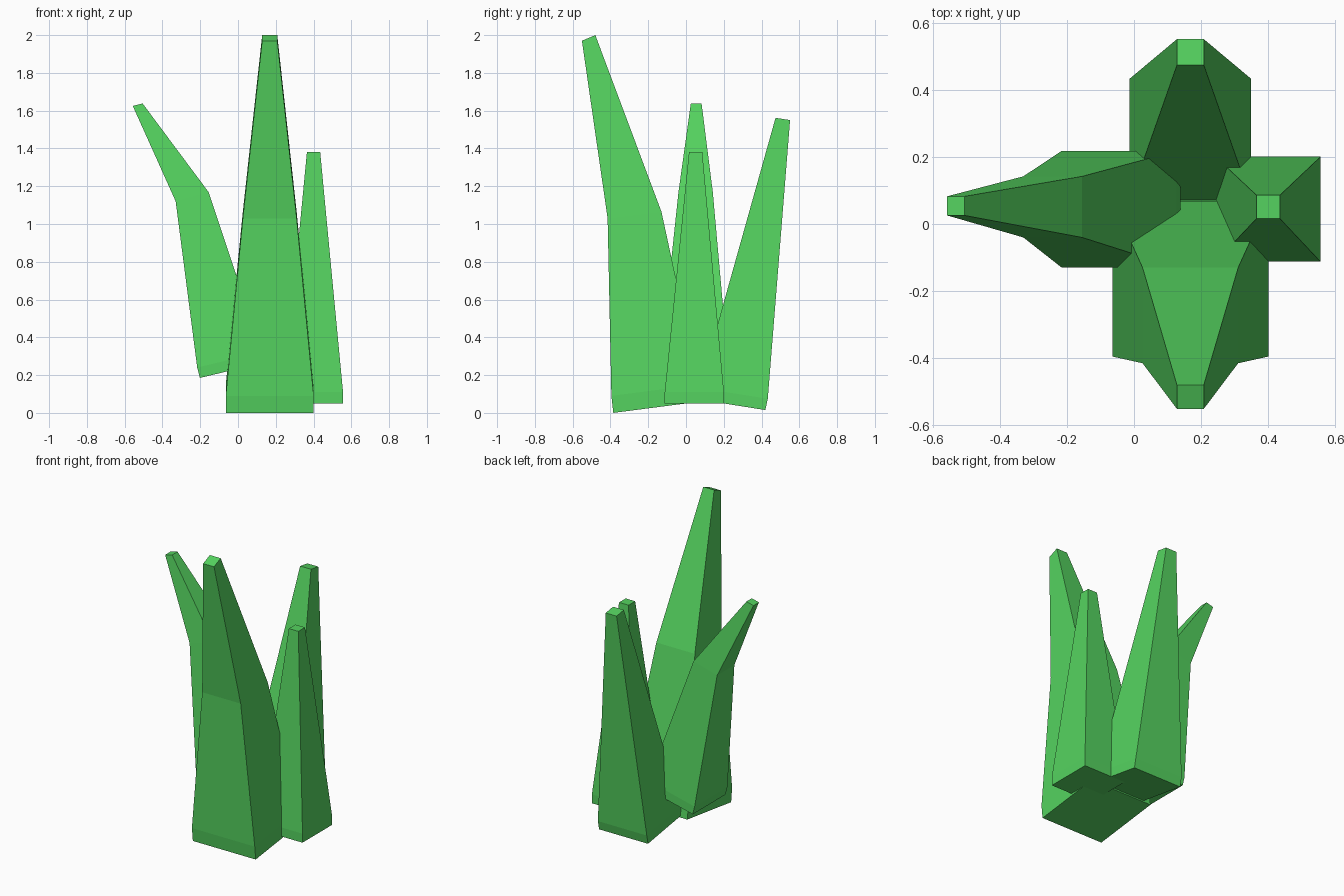
import bpy, bmesh

leaf_green = bpy.data.materials.new("leaf_green")
leaf_green.diffuse_color = (0.09, 0.65, 0.115, 1)


def leaf(name, axis, rings):
    """Loft four-sided rings: (outer pos, outer z, inner pos, inner z, width, side centre)."""
    bm = bmesh.new()
    loops = []
    for po, zo, pi, zi, w, centre in rings:
        loop = []
        for p, z, s in ((po, zo, -1), (po, zo, 1), (pi, zi, 1), (pi, zi, -1)):
            side = centre + s * w / 2
            loop.append(bm.verts.new((p, side, z) if axis == "x" else (side, p, z)))
        loops.append(loop)
    for a, b in zip(loops, loops[1:]):
        for i in range(4):
            j = (i + 1) % 4
            bm.faces.new((a[i], a[j], b[j], b[i]))
    bm.faces.new(loops[0])
    bm.faces.new(loops[-1])
    bmesh.ops.recalc_face_normals(bm, faces=bm.faces)
    mesh = bpy.data.meshes.new(name)
    bm.to_mesh(mesh)
    bm.free()
    mesh.materials.append(leaf_green)
    obj = bpy.data.objects.new(name, mesh)
    bpy.context.collection.objects.link(obj)


# Tall front leaf, bent outwards halfway up
leaf("front_leaf", "y", [
    (-0.385, 0.0, 0.078, 0.06, 0.465, 0.168),
    (-0.395, 0.09, 0.068, 0.15, 0.465, 0.168),
    (-0.415, 1.03, -0.13, 1.065, 0.285, 0.168),
    (-0.551, 1.97, -0.48, 2.0, 0.08, 0.168)])

# Straight back leaf, leaning outwards
leaf("back_leaf", "y", [
    (0.42, 0.015, 0.063, 0.072, 0.362, 0.168),
    (0.433, 0.075, 0.073, 0.132, 0.362, 0.168),
    (0.551, 1.55, 0.474, 1.562, 0.08, 0.168)])

# Short upright right leaf
leaf("right_leaf", "x", [
    (0.556, 0.05, 0.243, 0.05, 0.313, 0.044),
    (0.556, 0.11, 0.243, 0.11, 0.313, 0.044),
    (0.435, 1.382, 0.365, 1.382, 0.07, 0.051)])

# Left leaf, bent strongly outwards, base lifted
leaf("left_leaf", "x", [
    (-0.202, 0.185, 0.139, 0.267, 0.347, 0.044),
    (-0.216, 0.24, 0.126, 0.322, 0.347, 0.044),
    (-0.33, 1.12, -0.155, 1.168, 0.182, 0.051),
    (-0.557, 1.625, -0.505, 1.638, 0.057, 0.054)])
